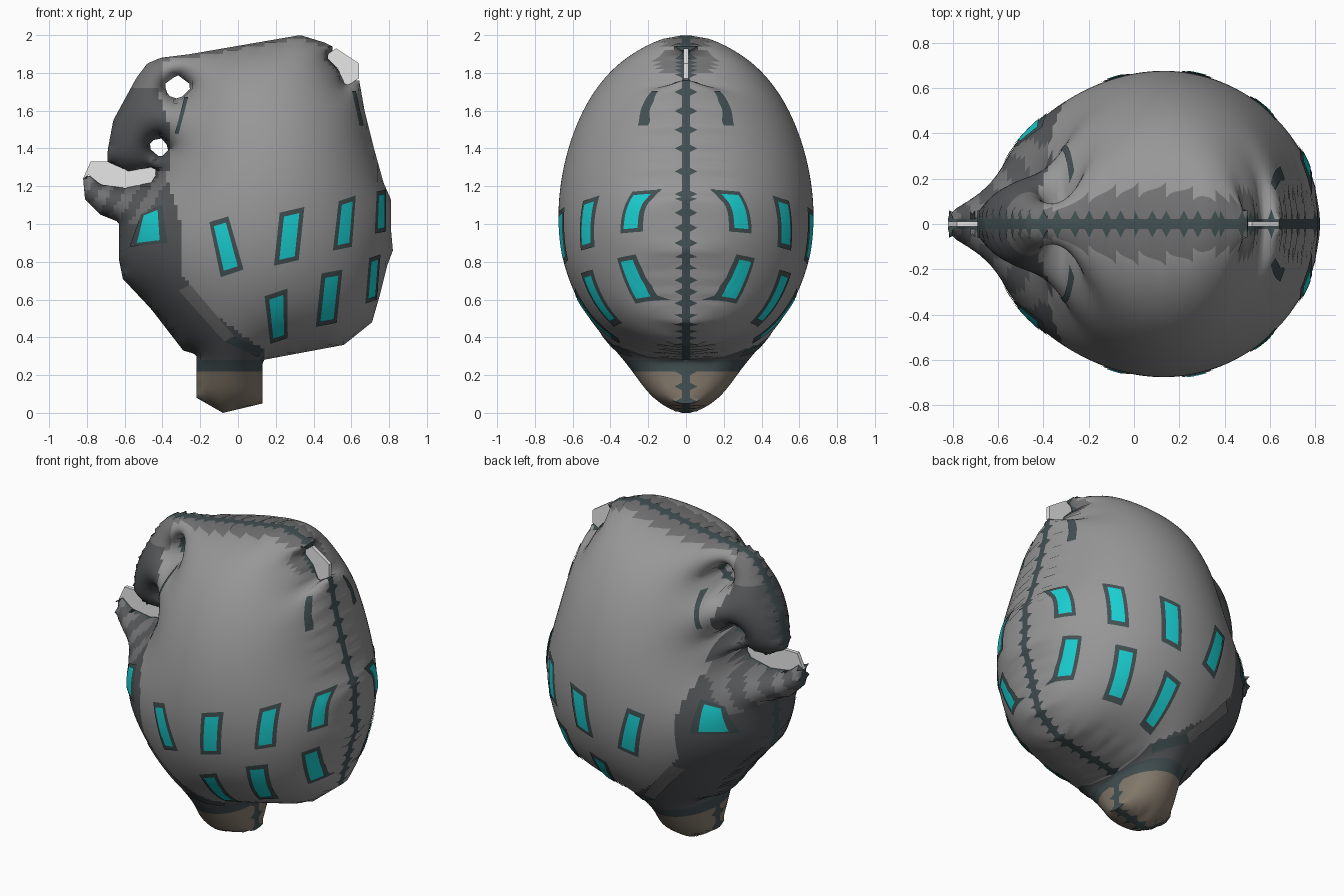
import bpy
import bmesh
import math
from mathutils import Vector

default_cube = bpy.data.objects.get("Cube")
if default_cube:
    bpy.data.objects.remove(default_cube, do_unlink=True)


def make_material(name, red, green, blue):
    material = bpy.data.materials.new(name)
    colour = (red, green, blue, 1)
    material.diffuse_color = colour
    material.use_nodes = True
    material.node_tree.nodes["Principled BSDF"].inputs["Base Color"].default_value = colour
    return material


light_grey = make_material("light grey", .31, .31, .315)
mid_grey = make_material("mid grey", .17, .17, .175)
dark_grey = make_material("dark grey", .09, .095, .1)
slate = make_material("slate", .055, .08, .085)
cyan = make_material("cyan", .01, .62, .64)
tan = make_material("tan", .24, .2, .155)
white = make_material("white", .9, .9, .9)

# Side profile of the inflated body, and the two openings behind the trunk
profile = [(-.41, 1.88), (-.25, 1.9), (.33, 2), (.46, 1.96), (.52, 1.93), (.46, 1.89),
           (.53, 1.82), (.57, 1.73), (.64, 1.77), (.67, 1.6), (.72, 1.4), (.77, 1.22),
           (.81, 1.13), (.81, .97), (.82, .86), (.79, .78), (.75, .62), (.71, .48),
           (.56, .36), (.13, .28), (.13, .05), (-.08, 0), (-.22, .08), (-.22, .31),
           (-.29, .33), (-.46, .55), (-.61, .71), (-.63, .81), (-.63, 1.01), (-.73, 1.05),
           (-.81, 1.13), (-.82, 1.24), (-.79, 1.26), (-.73, 1.21), (-.6, 1.19),
           (-.46, 1.22), (-.42, 1.28), (-.46, 1.3), (-.58, 1.28), (-.69, 1.33),
           (-.69, 1.39), (-.66, 1.55), (-.6, 1.66), (-.54, 1.77), (-.48, 1.85)]
upper_hole = [(-.39, 1.74), (-.32, 1.79), (-.24, 1.73), (-.31, 1.66), (-.37, 1.68)]
lower_hole = [(-.48, 1.41), (-.42, 1.47), (-.36, 1.4), (-.41, 1.35)]
keel = [(-.9, 1.3), (-.4, 1.3), (-.33, 1.1), (-.29, .92), (-.31, .76), (-.2, .57),
        (.13, .34), (.13, .28), (-.3, .2), (-.9, .7)]
loops = [profile, upper_hole, lower_hole]


def edges_of(loop):
    return list(zip(loop, loop[1:] + loop[:1]))


def contains(loop, x, z):
    inside = False
    for (ax, az), (bx, bz) in edges_of(loop):
        if (az > z) != (bz > z) and x < ax + (z - az) * (bx - ax) / (bz - az):
            inside = not inside
    return inside


boundary = [edge for loop in loops for edge in edges_of(loop)]


def nearest(x, z):
    best, found = math.inf, (x, z)
    for (ax, az), (bx, bz) in boundary:
        dx, dz = bx - ax, bz - az
        t = max(0, min(1, ((x - ax) * dx + (z - az) * dz) / (dx * dx + dz * dz)))
        px, pz = ax + t * dx, az + t * dz
        distance = math.hypot(px - x, pz - z)
        if distance < best:
            best, found = distance, (px, pz)
    return best, found


# Inflate the profile like a balloon: relax a pressure field, then take its root
STEP = .02
LEFT, BOTTOM = -.88, -.04
COLUMNS, ROWS = 88, 106
inside = {}
for i in range(COLUMNS):
    for j in range(ROWS):
        x, z = LEFT + i * STEP, BOTTOM + j * STEP
        if contains(profile, x, z) and not any(contains(h, x, z) for h in loops[1:]):
            if nearest(x, z)[0] > STEP * .3:
                inside[i, j] = True
field = [[0.0] * ROWS for _ in range(COLUMNS)]
for sweep in range(260):
    for i, j in inside:
        around = field[i - 1][j] + field[i + 1][j] + field[i][j - 1] + field[i][j + 1]
        field[i][j] += 1.93 * ((around + STEP * STEP) / 4 - field[i][j])
peak = max(map(max, field))
depth = [[.675 * math.sqrt(max(0, u) / peak) for u in column] for column in field]


def depth_at(x, z):
    u, v = (x - LEFT) / STEP, (z - BOTTOM) / STEP
    i, j = int(u), int(v)
    u, v = u - i, v - j
    low = depth[i][j] * (1 - u) + depth[i + 1][j] * u
    high = depth[i][j + 1] * (1 - u) + depth[i + 1][j + 1] * u
    return low * (1 - v) + high * v


def finish(bm, name, materials, mirrored=True):
    bmesh.ops.recalc_face_normals(bm, faces=bm.faces[:])
    mesh = bpy.data.meshes.new(name)
    bm.to_mesh(mesh)
    bm.free()
    for material in materials:
        mesh.materials.append(material)
    mesh.polygons.foreach_set("use_smooth", [True] * len(mesh.polygons))
    mesh.set_sharp_from_angle(angle=math.radians(50))
    part = bpy.data.objects.new(name, mesh)
    bpy.context.collection.objects.link(part)
    if mirrored:
        mirror = part.modifiers.new("Mirror", "MIRROR")
        mirror.use_axis = (False, True, False)
    return part


palette = [light_grey, mid_grey, dark_grey, slate, tan]


def colour_index(x, z, at_rim):
    if z < .29 and x < .16:
        return 4 if z < .22 else 3
    if contains(keel, x, z):
        along = -.85 * x + .5 * z
        if z > 1 and along > .93:
            return 1 if int(along / .055) % 2 else 2
        return 2
    if x < -.36 and 1.28 < z < 1.72 and x < -.36 - (z - 1.5) * .3:
        return 2
    if (at_rim and z > 1.8) or (x < -.4 and z > 1.7):
        return 1
    return 0


# Body shell: one half, with a dark zigzag seam round the rim
bm = bmesh.new()
corners = {}


def corner(i, j):
    if (i, j) not in corners:
        x, z = LEFT + i * STEP, BOTTOM + j * STEP
        y = -depth[i][j]
        if (i, j) not in inside:
            x, z = nearest(x, z)[1]
            y = -.06 if (i + j) % 4 == 0 else -.022
        corners[i, j] = bm.verts.new((x, y, z))
    return corners[i, j]


for i in range(COLUMNS - 1):
    for j in range(ROWS - 1):
        cell = [(i, j), (i + 1, j), (i + 1, j + 1), (i, j + 1)]
        count = sum(c in inside for c in cell)
        if count:
            face = bm.faces.new([corner(*c) for c in cell])
            centre = face.calc_center_median()
            face.material_index = colour_index(centre.x, centre.z, count < 4)
rim = [edge for edge in bm.edges if edge.is_boundary]
seam = bmesh.ops.extrude_edge_only(bm, edges=rim)["geom"]
for item in seam:
    if isinstance(item, bmesh.types.BMVert):
        item.co.y = 0
    elif isinstance(item, bmesh.types.BMFace):
        item.material_index = 3
finish(bm, "body_shell", palette)


def plate(name, quad, material, lift, inset=0):
    """Thin four-sided patch laid over the curved shell."""
    a, b, c, d = [Vector(p) for p in quad]
    bm = bmesh.new()
    n = 10
    grid = []
    for r in range(n + 1):
        for s in range(n + 1):
            u = inset + (1 - 2 * inset) * r / n
            v = inset * .5 + (1 - inset) * s / n
            x, z = a.lerp(b, u).lerp(d.lerp(c, u), v)
            slope_x = (depth_at(x + STEP, z) - depth_at(x - STEP, z)) / (2 * STEP)
            slope_z = (depth_at(x, z + STEP) - depth_at(x, z - STEP)) / (2 * STEP)
            normal = Vector((-slope_x, -1, -slope_z)).normalized()
            grid.append(bm.verts.new(Vector((x, -depth_at(x, z), z)) + normal * lift))
    for r in range(n):
        for s in range(n):
            k = r * (n + 1) + s
            bm.faces.new((grid[k], grid[k + n + 1], grid[k + n + 2], grid[k + 1]))
    finish(bm, name, [material])


# Two rows of framed windows and the keel window
windows = [[(-.15, 1.01), (-.05, 1.04), (.03, .76), (-.09, .72)],
           [(.22, 1.06), (.35, 1.09), (.32, .81), (.19, .78)],
           [(.53, 1.12), (.62, 1.15), (.6, .88), (.5, .86)],
           [(.73, 1.17), (.78, 1.18), (.78, .96), (.72, .95)],
           [(.14, .62), (.26, .66), (.26, .4), (.17, .37)],
           [(.44, .74), (.55, .76), (.52, .48), (.41, .46)],
           [(.69, .82), (.75, .84), (.73, .6), (.67, .58)],
           [(-.51, 1.05), (-.4, 1.1), (-.37, .9), (-.57, .88)]]
for number, quad in enumerate(windows):
    plate(f"window_frame_{number}", quad, slate, .005)
    plate(f"window_pane_{number}", quad, cyan, .009, .19)

# Painted bands on the keel and creases near the openings
plate("keel_band", [(-.31, .65), (-.25, .68), (-.02, .41), (-.07, .38)], mid_grey, .005)
plate("collar_band", [(-.07, .38), (-.02, .41), (.13, .34), (.1, .3)], slate, .005)
plate("rear_crease", [(.6, 1.7), (.62, 1.7), (.66, 1.52), (.64, 1.52)], slate, .005)
plate("trunk_crease", [(-.28, 1.67), (-.26, 1.67), (-.31, 1.48), (-.33, 1.48)], slate, .005)


# Thin white inserts in the mouth and the torn top corner
def sheet(name, outline):
    bm = bmesh.new()
    face = bm.faces.new([bm.verts.new((x, -.012, z)) for x, z in outline])
    moved = bmesh.ops.extrude_face_region(bm, geom=[face])["geom"]
    bmesh.ops.translate(bm, vec=(0, .024, 0),
                        verts=[g for g in moved if isinstance(g, bmesh.types.BMVert)])
    finish(bm, name, [white], mirrored=False)


sheet("teeth", profile[31:40] + [(-.78, 1.33)])
sheet("torn_corner", profile[4:9] + [(.64, 1.85)])
